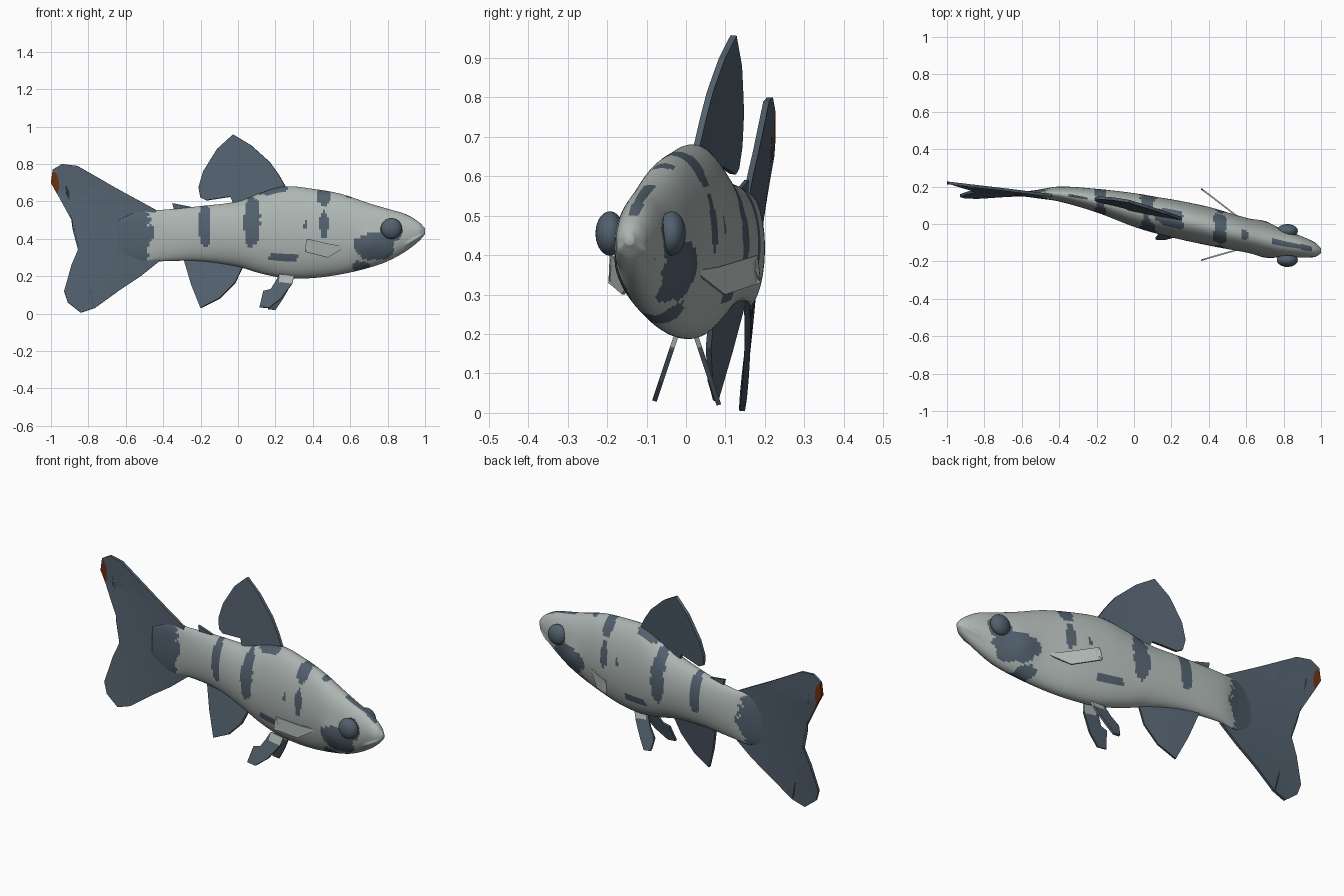
import bpy, bmesh, math
from mathutils import Vector, noise

cube = bpy.data.objects.get("Cube")
if cube:
    bpy.data.objects.remove(cube, do_unlink=True)


def material(name, rgb):
    mat = bpy.data.materials.new(name)
    mat.use_nodes = True
    mat.diffuse_color = (*rgb, 1)
    shader = next(n for n in mat.node_tree.nodes if n.type == 'BSDF_PRINCIPLED')
    shader.inputs["Base Color"].default_value = (*rgb, 1)
    shader.inputs["Roughness"].default_value = 0.7
    return mat


PALE = material("pale silver", (.42, .47, .45))
DARK = material("dark slate", (.085, .118, .155))
RUST = material("rust", (.15, .028, .004))


def make_object(name, bm, mats, smooth=False):
    bmesh.ops.recalc_face_normals(bm, faces=bm.faces)
    for face in bm.faces:
        face.smooth = smooth
    mesh = bpy.data.meshes.new(name)
    bm.to_mesh(mesh)
    bm.free()
    for mat in mats:
        mesh.materials.append(mat)
    obj = bpy.data.objects.new(name, mesh)
    bpy.context.collection.objects.link(obj)
    return obj


# Body stations: x, top, bottom, sideways centre, half width
STATIONS = [
    (-.64, .50, .32, .16, .006), (-.52, .55, .27, .16, .022),
    (-.4, .555, .28, .16, .04), (-.2, .575, .28, .125, .063),
    (0, .60, .25, .075, .09), (.12, .645, .215, .047, .098),
    (.25, .68, .19, .02, .103), (.4, .667, .19, -.012, .103),
    (.55, .64, .21, -.048, .095), (.7, .59, .245, -.082, .086),
    (.8, .56, .28, -.105, .075), (.9, .53, .335, -.123, .056),
    (.97, .487, .39, -.138, .036), (1, .455, .425, -.143, .012)]


def station(x):
    """Smooth Hermite interpolation of the body stations at x."""
    last = len(STATIONS) - 1
    i = 0
    while i < last - 1 and x > STATIONS[i + 1][0]:
        i += 1
    a, b = STATIONS[i], STATIONS[i + 1]
    before, after = STATIONS[max(i - 1, 0)], STATIONS[min(i + 2, last)]
    span = b[0] - a[0]
    t = min(max((x - a[0]) / span, 0), 1)
    values = []
    for k in range(1, len(a)):
        slope_a = (b[k] - before[k]) / (b[0] - before[0]) * span
        slope_b = (after[k] - a[k]) / (after[0] - a[0]) * span
        rise = b[k] - a[k]
        values.append(a[k] + t * (slope_a + t * (
            3 * rise - 2 * slope_a - slope_b + t * (slope_a + slope_b - 2 * rise))))
    return values


def centre(x):
    return station(x)[2]


# Dark skin patches: x, z, half length, half height
PATCHES = [
    (-.18, .48, .036, .125), (.075, .49, .045, .15), (.15, .67, .11, .035),
    (.46, .63, .037, .055), (.46, .48, .025, .075), (.36, .47, .013, .022),
    (.24, .3, .08, .02), (.73, .36, .115, .075), (.82, .44, .06, .06),
    (.66, .25, .05, .03), (.6, .64, .03, .02)]


def is_dark(p):
    wobble = noise.noise(p * 16) * .35 + noise.noise(p * 45) * .25
    if p.x < -.49 + wobble * .08 + .05 * math.exp(-((p.z - .41) / .05) ** 2):
        return True
    if .74 < p.x < .95 and abs(p.y - centre(p.x)) < .014 and p.z > .5:
        return True
    return any(((p.x - x) / rx) ** 2 + ((p.z - z) / rz) ** 2 < 1 + wobble
               for x, z, rx, rz in PATCHES)


# Body: lofted rings with gill covers and a mouth crease
def build_body(rings=190, sides=64):
    bm = bmesh.new()
    start, end = STATIONS[0][0], STATIONS[-1][0]
    loops = []
    for i in range(rings):
        x = start + (end - start) * math.sin(i / (rings - 1) * math.pi / 2) ** 1.1
        top, bottom, cy, half = station(x)
        mid, tall = (top + bottom) / 2, (top - bottom) / 2
        loop = []
        for j in range(sides):
            angle = math.tau * j / sides
            side, up = math.cos(angle), math.sin(angle)
            z = mid + tall * up
            gill = .014 * math.exp(-((x - .7) / .06) ** 2 - ((z - .37) / .07) ** 2)
            crease = .013 * math.exp(-((z - .36 - (x - .88) * .55) / .009) ** 2)
            crease *= min(max((x - .88) / .05, 0), 1) * min(half / .05, 1)
            y = cy + side * half + math.copysign(gill - crease, side) * abs(side)
            loop.append(bm.verts.new((x, y, z)))
        loops.append(loop)
    for a, b in zip(loops, loops[1:]):
        for j in range(sides):
            k = (j + 1) % sides
            bm.faces.new((a[j], a[k], b[k], b[j]))
    bm.faces.new(loops[0])
    bm.faces.new(loops[-1])
    for face in bm.faces:
        face.material_index = int(is_dark(face.calc_center_median()))
    return make_object("body", bm, [PALE, DARK], smooth=True)


# Fins: flat outlines in x and z, bent sideways by a rule, then thickened
def build_fin(name, outline, sideways, mats, rule=None, cuts=5, thick=.012):
    bm = bmesh.new()
    bm.faces.new([bm.verts.new((x, 0, z)) for x, z in outline])
    bmesh.ops.triangulate(bm, faces=bm.faces)
    bmesh.ops.subdivide_edges(bm, edges=bm.edges, cuts=cuts, use_grid_fill=True)
    bmesh.ops.triangulate(bm, faces=bm.faces)
    for face in bm.faces:
        if rule:
            face.material_index = int(rule(face.calc_center_median()))
    for v in bm.verts:
        v.co.y = sideways(v.co.x, v.co.z)
    fin = make_object(name, bm, mats)
    solid = fin.modifiers.new("thickness", 'SOLIDIFY')
    solid.thickness = thick
    solid.offset = 0
    return fin


build_body()

TAIL = [(-.44, .555), (-.65, .67), (-.86, .79), (-.94, .80), (-.99, .77), (-1, .7),
        (-.95, .61), (-.89, .5), (-.83, .4), (-.89, .26), (-.93, .12), (-.91, .06),
        (-.84, .005), (-.765, .03), (-.64, .12), (-.52, .2), (-.42, .28)]
build_fin("tail_fin", TAIL,
          lambda x, z: .155 + .065 * max(0, (-x - .45) / .55) * min(1, (z - .15) / .5),
          [DARK, RUST],
          rule=lambda p: ((p.x + 1) / .045) ** 2 + ((p.z - .69) / .075) ** 2 < 1,
          cuts=9, thick=.015)

DORSAL = [(.26, .67), (.22, .74), (.17, .81), (.07, .9), (-.025, .957), (-.11, .88),
          (-.185, .76), (-.21, .675), (-.2, .62), (-.17, .605), (-.04, .625),
          (-.02, .58), (.12, .62)]
build_fin("dorsal_fin", DORSAL,
          lambda x, z: centre(x) + .04 * (z - .6) / .36, [DARK], thick=.016)

ANAL = [(-.29, .29), (-.25, .155), (-.2, .03), (-.1, .08), (-.015, .165),
        (.035, .27), (-.1, .3)]
build_fin("anal_fin", ANAL,
          lambda x, z: centre(x) - .05 * (.27 - z) / .24, [DARK], thick=.014)

ADIPOSE = [(-.35, .59), (-.25, .57), (-.24, .55), (-.34, .545)]
build_fin("adipose_fin", ADIPOSE, lambda x, z: centre(x), [DARK])

# Paired fins and eyes, one on each side of the body
PELVIC = {
    "right": [(.3, .2), (.29, .16), (.23, .08), (.165, .03), (.115, .035),
              (.135, .12), (.175, .13), (.2, .17), (.22, .21)],
    "left": [(.3, .2), (.28, .15), (.24, .08), (.2, .02), (.16, .025),
             (.18, .07), (.15, .09), (.19, .14), (.22, .21)]}
PECTORAL = [(.58, .36), (.5, .37), (.37, .4), (.38, .36), (.36, .33), (.48, .3)]

for label, side in (("left", 1), ("right", -1)):
    build_fin(label + "_pelvic_fin", PELVIC[label],
              lambda x, z: side * (.03 + .05 * (.18 - z) / .15),
              [DARK, PALE], rule=lambda p: p.z > .16 and p.x > .22)
    build_fin(label + "_pectoral_fin", PECTORAL,
              lambda x, z: centre(x) + side * (.08 + .1 * (.57 - x) / .19),
              [PALE], thick=.008)
    eye = bmesh.new()
    bmesh.ops.create_uvsphere(eye, u_segments=32, v_segments=20, radius=.056)
    for v in eye.verts:
        v.co.y *= .65
        v.co += Vector((.82, -.115 + side * .078, .455))
    make_object(label + "_eye", eye, [DARK], smooth=True)
